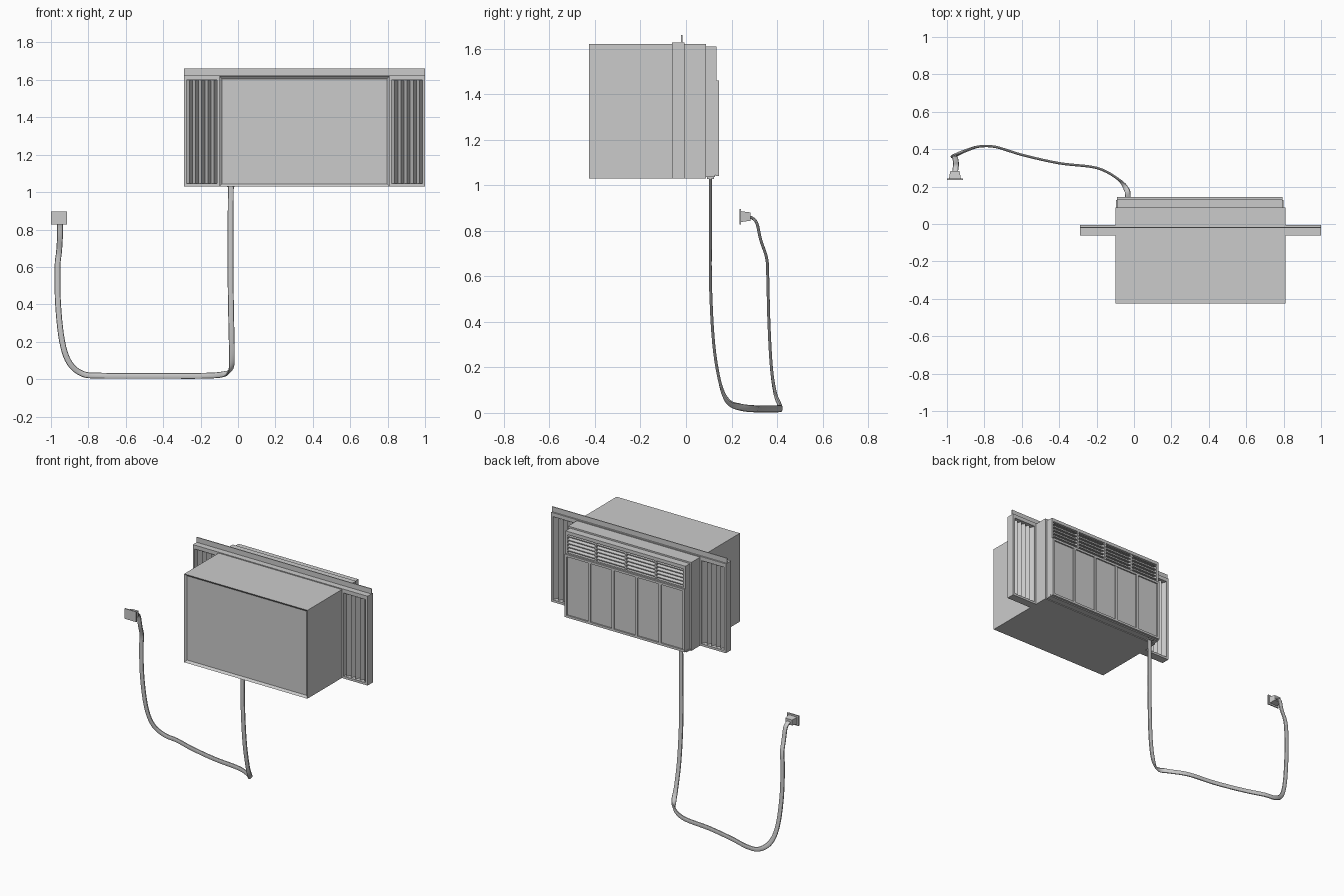
import bpy, bmesh, math
from mathutils import Vector

if "Cube" in bpy.data.objects:
    bpy.data.objects.remove(bpy.data.objects["Cube"])

XC = 0.355  # centre line of the cabinet


def finish(name, bm, smooth=False):
    bmesh.ops.recalc_face_normals(bm, faces=bm.faces)
    me = bpy.data.meshes.new(name)
    bm.to_mesh(me)
    bm.free()
    ob = bpy.data.objects.new(name, me)
    bpy.context.collection.objects.link(ob)
    if smooth:
        bpy.context.view_layer.objects.active = ob
        ob.select_set(True)
        bpy.ops.object.shade_smooth_by_angle(angle=math.radians(40))
        ob.select_set(False)
    return ob


def add_box(bm, x0, x1, y0, y1, z0, z1):
    vs = bmesh.ops.create_cube(bm, size=1)['verts']
    for v in vs:
        v.co = Vector(((x0 + x1) / 2 + v.co.x * (x1 - x0),
                       (y0 + y1) / 2 + v.co.y * (y1 - y0),
                       (z0 + z1) / 2 + v.co.z * (z1 - z0)))
    return vs


def boxes(name, *dims):
    bm = bmesh.new()
    for d in dims:
        add_box(bm, *d)
    return finish(name, bm)


def prism(bm, outline, x0, x1):
    """Extrude a (y, z) outline along x."""
    a = [bm.verts.new((x0, y, z)) for y, z in outline]
    b = [bm.verts.new((x1, y, z)) for y, z in outline]
    bm.faces.new(a)
    bm.faces.new(b[::-1])
    for i in range(len(a)):
        j = (i + 1) % len(a)
        bm.faces.new((a[i], b[i], b[j], a[j]))


# cabinet with shallow recessed outdoor face
bm = bmesh.new()
add_box(bm, -0.10, 0.81, -0.425, 0.087, 1.03, 1.62)
bm.faces.ensure_lookup_table()
face = min(bm.faces, key=lambda f: f.calc_center_median().y)
bmesh.ops.inset_region(bm, faces=[face], thickness=0.02)
inner = min((f for f in bm.faces if f.calc_center_median().y < -0.424),
            key=lambda f: abs(f.calc_center_median().x - XC) + abs(f.calc_center_median().z - 1.325))
bmesh.ops.translate(bm, verts=inner.verts, vec=(0, 0.012, 0))
finish("cabinet", bm)

# window mounting rail across the top
boxes("top_rail", (-0.29, 1.0, -0.062, -0.006, 1.612, 1.626),
      (-0.29, 1.0, -0.022, -0.016, 1.62, 1.66))

# side curtains: channel frame plus accordion pleats, mirrored about the cabinet
for side, s in (("left", 1), ("right", -1)):
    def fx(x):
        return x if s == 1 else 2 * XC - x
    bars = [(-0.29, -0.276, 1.03, 1.62), (-0.112, -0.10, 1.03, 1.62),
            (-0.276, -0.112, 1.03, 1.045), (-0.276, -0.112, 1.60, 1.62)]
    boxes(side + "_curtain_frame",
          *[(min(fx(a), fx(b)), max(fx(a), fx(b)), -0.062, -0.006, c, d) for a, b, c, d in bars])
    bm = bmesh.new()
    n = 10
    rows = []
    for i in range(n + 1):
        x = fx(-0.277 + 0.166 * i / n)
        y = -0.052 if i % 2 else -0.018
        rows.append([bm.verts.new((x, y, z)) for z in (1.04, 1.605)])
    for a, b in zip(rows, rows[1:]):
        bm.faces.new((a[0], b[0], b[1], a[1]))
    ob = finish(side + "_curtain_pleats", bm)
    sol = ob.modifiers.new("thickness", 'SOLIDIFY')
    sol.thickness = 0.004
    sol.offset = 0

# indoor front: backing, lower five-bay panel
X0, X1 = -0.09, 0.795
boxes("front_backing", (X0, X1, 0.087, 0.102, 1.04, 1.61))
boxes("lower_panel", (X0, X1, 0.10, 0.136, 1.045, 1.455))
ribs = [(X0, X1, 0.13, 0.145, 1.04, 1.055), (X0, X1, 0.13, 0.145, 1.445, 1.46)]
for i in range(6):
    c = X0 + 0.008 + (X1 - X0 - 0.016) * i / 5
    ribs.append((c - 0.008, c + 0.008, 0.13, 0.1448, 1.05, 1.45))
boxes("panel_ribs", *ribs)
boxes("base_lip", (X0 - 0.005, X1 + 0.005, 0.085, 0.128, 1.035, 1.045))

# air outlet grille with slanted louvres
frame = [(X0, X1, 0.10, 0.134, 1.588, 1.61), (X0, X1, 0.10, 0.134, 1.455, 1.468),
         (X0, X0 + 0.014, 0.10, 0.134, 1.46, 1.60), (X1 - 0.014, X1, 0.10, 0.134, 1.46, 1.60)]
for i in range(1, 4):
    c = X0 + (X1 - X0) * i / 4
    frame.append((c - 0.006, c + 0.006, 0.10, 0.133, 1.46, 1.60))
boxes("grille_frame", *frame)
bm = bmesh.new()
for i in range(5):
    z = 1.478 + i * 0.0235
    prism(bm, [(0.101, z + 0.012), (0.132, z), (0.132, z + 0.006), (0.101, z + 0.018)],
          X0 + 0.01, X1 - 0.01)
finish("grille_louvres", bm)

# power cord: flat twin lead swept along a path (x, y, z, wide-axis hint)
X, Z, D = Vector((1, 0, 0)), Vector((0, 0, 1)), Vector((1, 0.5, 0.6))
path = [(-.038, .107, 1.04, X), (-.04, .107, .8, X), (-.04, .108, .55, X), (-.036, .122, .3, X),
        (-.033, .15, .13, X), (-.04, .185, .05, D), (-.085, .24, .025, Z), (-.2, .30, .018, Z),
        (-.4, .325, .018, Z), (-.6, .37, .018, Z), (-.74, .412, .019, Z), (-.83, .414, .028, Z),
        (-.90, .392, .085, Vector((.6, 0, .7))), (-.94, .375, .2, X), (-.962, .364, .4, X),
        (-.965, .359, .6, X), (-.957, .354, .68, X), (-.952, .328, .76, X),
        (-.952, .312, .83, X), (-.955, .292, .855, X), (-.957, .265, .862, X)]
P = [Vector(p[:3]) for p in path]
H = [p[3] for p in path]
pts, hints = [], []
STEPS = 5
for i in range(len(P) - 1):
    a, b, c, d = P[max(i - 1, 0)], P[i], P[i + 1], P[min(i + 2, len(P) - 1)]
    for k in range(STEPS + (i == len(P) - 2)):
        t = k / STEPS
        pts.append(0.5 * (2 * b + (c - a) * t + (2 * a - 5 * b + 4 * c - d) * t * t
                          + (3 * b - a - 3 * c + d) * t ** 3))
        hints.append(H[i].lerp(H[i + 1], t))
bm = bmesh.new()
rings = []
for i, (p, h) in enumerate(zip(pts, hints)):
    t = (pts[min(i + 1, len(pts) - 1)] - pts[max(i - 1, 0)]).normalized()
    wide = (h - t * h.dot(t)).normalized()
    thin = t.cross(wide)
    ring = []
    for k in range(12):
        ang = math.tau * k / 12
        pinch = 0.0085 * (0.75 + 0.25 * abs(math.cos(ang)))
        ring.append(bm.verts.new(p + wide * 0.0155 * math.cos(ang) + thin * pinch * math.sin(ang)))
    rings.append(ring)
for a, b in zip(rings, rings[1:]):
    for k in range(12):
        j = (k + 1) % 12
        bm.faces.new((a[k], a[j], b[j], b[k]))
bm.faces.new(rings[0])
bm.faces.new(rings[-1][::-1])
finish("power_cord", bm, smooth=True)
boxes("cord_outlet", (-0.058, -0.018, 0.093, 0.122, 1.028, 1.05))

# plug: flat face plate and tapering grip
boxes("plug_plate", (-1.0, -0.915, 0.234, 0.242, 0.828, 0.896))
bm = bmesh.new()
for v in add_box(bm, -0.99, -0.925, 0.24, 0.284, 0.838, 0.886):
    if v.co.y > 0.26:
        v.co.x = -0.957 + (v.co.x + 0.957) * 0.75
        v.co.z = 0.862 + (v.co.z - 0.862) * 0.75
finish("plug_grip", bm)
